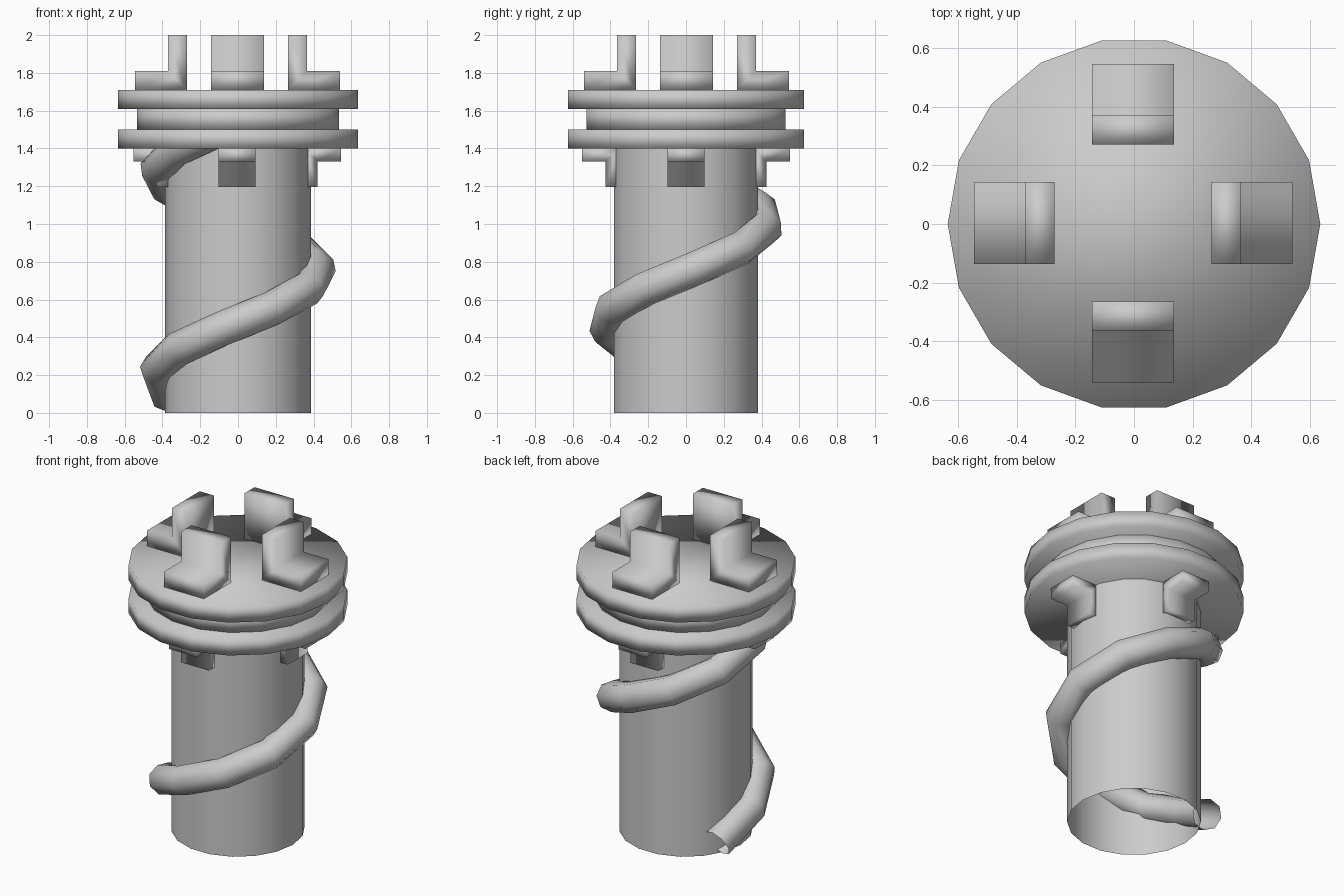
import bpy, bmesh, math
from mathutils import Matrix, Vector

if "Cube" in bpy.data.objects:
    bpy.data.objects.remove(bpy.data.objects["Cube"])

SIDES = 18


def add_object(name, bm):
    bmesh.ops.recalc_face_normals(bm, faces=bm.faces)
    mesh = bpy.data.meshes.new(name)
    bm.to_mesh(mesh)
    bm.free()
    mesh.shade_smooth()
    obj = bpy.data.objects.new(name, mesh)
    bpy.context.collection.objects.link(obj)
    return obj


def cylinder(name, radius, z0, z1, capped=True):
    bm = bmesh.new()
    rings = []
    for z in (z0, z1):
        rings.append([bm.verts.new((radius * math.cos(math.tau * i / SIDES),
                                    radius * math.sin(math.tau * i / SIDES), z))
                      for i in range(SIDES)])
    low, high = rings
    for i in range(SIDES):
        j = (i + 1) % SIDES
        bm.faces.new((low[i], low[j], high[j], high[i]))
    if capped:
        bm.faces.new(low[::-1])
        bm.faces.new(high)
    obj = add_object(name, bm)
    if not capped:
        # an open tube should face outwards
        if obj.data.polygons[0].normal.dot(obj.data.polygons[0].center) < 0:
            obj.data.flip_normals()
    return obj


def bracket(name, inner, scale, z, up, angle, centre):
    """L profile (radial, height) extruded across its width, turned about z."""
    profile = [(0, 0), (0.275, 0), (0.275, 0.10), (0.10, 0.10), (0.10, 0.29), (0, 0.29)]
    half = 0.14 * scale
    bm = bmesh.new()
    sides = [[bm.verts.new((inner + r * scale, y, z + up * h * scale)) for r, h in profile]
             for y in (-half, half)]
    bm.faces.new(sides[0])
    bm.faces.new(sides[1][::-1])
    for i in range(6):
        j = (i + 1) % 6
        bm.faces.new((sides[0][i], sides[0][j], sides[1][j], sides[1][i]))
    bm.transform(Matrix.Translation(Vector(centre)) @ Matrix.Rotation(angle, 4, 'Z'))
    return add_object(name, bm)


# Hollow shaft, open at the bottom
cylinder("shaft", 0.387, 0.0, 1.41, capped=False)

# Two flanges with a narrower drum between them
cylinder("lower_flange", 0.635, 1.40, 1.50)
cylinder("drum", 0.535, 1.50, 1.61)
cylinder("upper_flange", 0.635, 1.61, 1.71)

# Four L brackets above the flanges and four smaller ones hanging below
for k in range(4):
    a = k * math.pi / 2
    bracket(f"upper_bracket_{k + 1}", 0.268, 1.0, 1.71, 1, a, (-0.003, 0.003, 0))
    bracket(f"lower_bracket_{k + 1}", 0.357, 0.7, 1.40, -1, a, (-0.005, 0.0, 0))

# Spiral tube wound round the shaft, ending inside the flanges
path = []
for k in range(14):
    deg = 150 + 36 * k
    z = 0.09 if k == 0 else 0.48 + (deg - 270) * 0.00295
    a = math.radians(deg)
    path.append((0.43 * math.cos(a), 0.43 * math.sin(a), z))
curve = bpy.data.curves.new("spiral_tube", 'CURVE')
curve.dimensions = '3D'
curve.fill_mode = 'FULL'
curve.bevel_depth = 0.092
curve.bevel_resolution = 2
spline = curve.splines.new('POLY')
spline.points.add(len(path) - 1)
for point, co in zip(spline.points, path):
    point.co = (*co, 1)
tube = bpy.data.objects.new("spiral_tube", curve)
bpy.context.collection.objects.link(tube)
bpy.context.view_layer.objects.active = tube
tube.select_set(True)
bpy.ops.object.convert(target='MESH')
bpy.context.object.data.shade_smooth()
